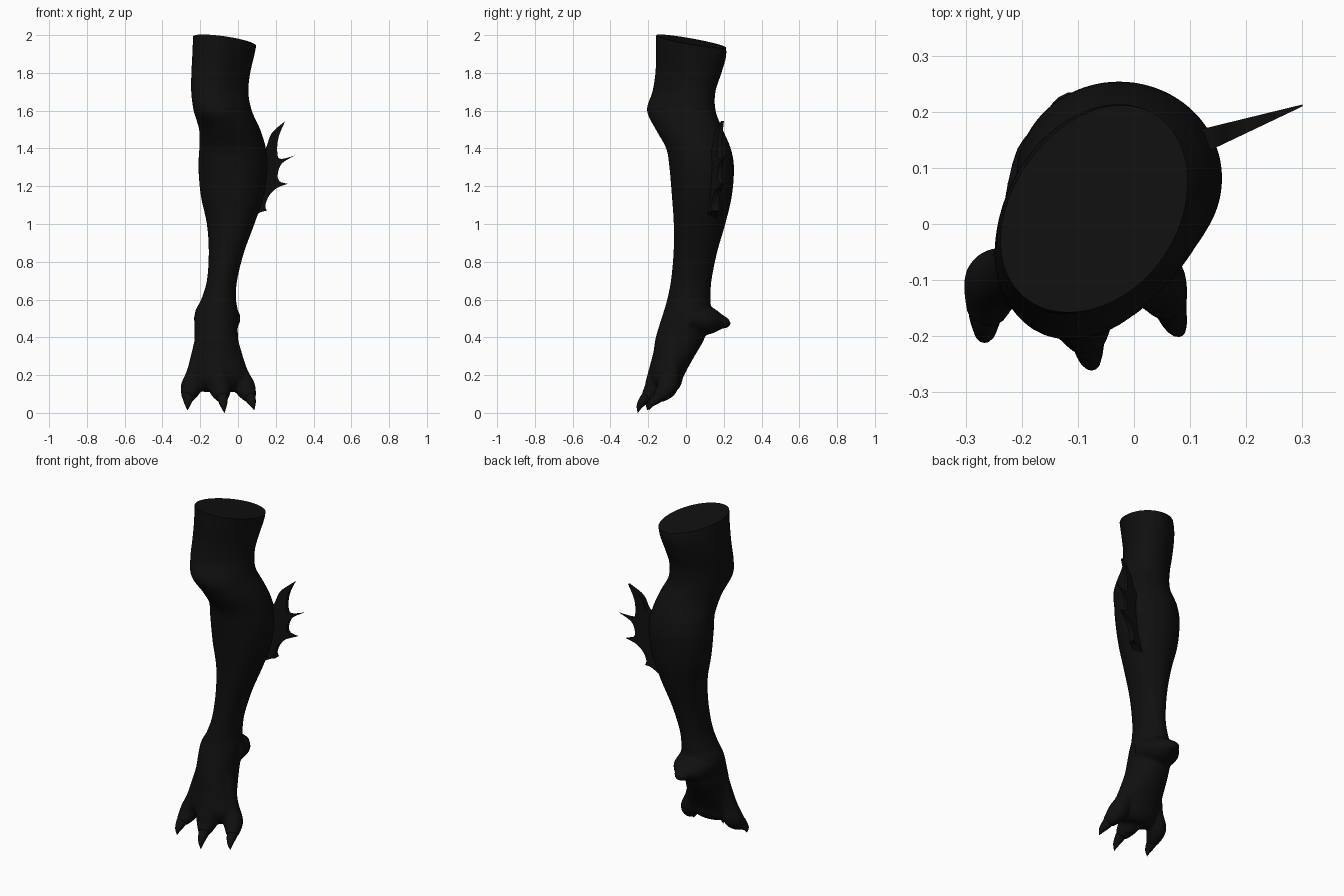
import bpy, bmesh
from math import cos, sin, pi
from mathutils import Vector

if "Cube" in bpy.data.objects:
    bpy.data.objects.remove(bpy.data.objects["Cube"])

black = bpy.data.materials.new("black_hide")
black.diffuse_color = (0.005, 0.005, 0.005, 1)
black.use_nodes = True
black.node_tree.nodes["Principled BSDF"].inputs["Base Color"].default_value = black.diffuse_color


def spline(pts, n):
    """Catmull-Rom resampling of equal-length tuples."""
    P = [Vector(p) for p in pts]
    out = []
    for i in range(len(P) - 1):
        a, b, c, d = P[max(i - 1, 0)], P[i], P[i + 1], P[min(i + 2, len(P) - 1)]
        for k in range(n):
            t = k / n
            out.append(0.5 * (2 * b + (c - a) * t + (2 * a - 5 * b + 4 * c - d) * t * t
                              + (3 * b - a - 3 * c + d) * t ** 3))
    return out + [P[-1]]


def skin(bm, rings):
    """Bridge equal-sized rings and cap both ends."""
    vs = [[bm.verts.new(p) for p in r] for r in rings]
    n = len(vs[0])
    for a, b in zip(vs, vs[1:]):
        for i in range(n):
            j = (i + 1) % n
            bm.faces.new((a[i], a[j], b[j], b[i]))
    bm.faces.new(vs[0][::-1])
    bm.faces.new(vs[-1])


def tube(bm, pts, wide=1.0, n=6, sides=20):
    """Tapered tube through (x, y, z, radius) points."""
    s = spline(pts, n)
    rings = []
    for i, p in enumerate(s):
        t = (s[min(i + 1, len(s) - 1)] - s[max(i - 1, 0)]).to_3d().normalized()
        u = Vector((1, 0, 0))
        u = (u - t * u.dot(t)).normalized()
        v = t.cross(u)
        r = max(p[3], 0.001)
        rings.append([p.to_3d() + u * (r * wide * cos(2 * pi * k / sides)) + v * (r * sin(2 * pi * k / sides))
                      for k in range(sides)])
    skin(bm, rings)


def finish(bm, name):
    bmesh.ops.recalc_face_normals(bm, faces=bm.faces[:])
    me = bpy.data.meshes.new(name)
    bm.to_mesh(me)
    bm.free()
    me.materials.append(black)
    ob = bpy.data.objects.new(name, me)
    bpy.context.collection.objects.link(ob)
    return ob


def smooth(ob, deg):
    bpy.ops.object.select_all(action='DESELECT')
    ob.select_set(True)
    bpy.context.view_layer.objects.active = ob
    bpy.ops.object.shade_smooth_by_angle(angle=deg * pi / 180)


# Leg: sections as z, (x min, x max), (y min, y max)
sections = [
    (0.11, -0.18, -0.02, -0.14, -0.06), (0.14, -0.22, 0.02, -0.17, -0.03),
    (0.20, -0.24, 0.04, -0.19, -0.01), (0.30, -0.235, 0.02, -0.175, 0.045),
    (0.40, -0.23, 0.0, -0.16, 0.10), (0.53, -0.228, 0.0, -0.12, 0.13),
    (0.60, -0.195, -0.01, -0.10, 0.13), (0.70, -0.165, -0.005, -0.08, 0.135),
    (0.85, -0.155, 0.032, -0.066, 0.165), (1.00, -0.165, 0.087, -0.065, 0.208),
    (1.15, -0.197, 0.137, -0.075, 0.243), (1.30, -0.21, 0.157, -0.088, 0.254),
    (1.40, -0.205, 0.148, -0.105, 0.237), (1.50, -0.206, 0.118, -0.16, 0.195),
    (1.60, -0.235, 0.073, -0.207, 0.157), (1.70, -0.248, 0.055, -0.178, 0.156),
    (1.80, -0.247, 0.065, -0.162, 0.188), (1.90, -0.242, 0.088, -0.16, 0.214),
    (2.00, -0.238, 0.105, -0.158, 0.20), (2.10, -0.235, 0.11, -0.155, 0.18),
]
bm = bmesh.new()
rings = []
for z, x0, x1, y0, y1 in spline(sections, 5):
    skew = 0.3 * min(max((z - 1.4) / 0.3, 0), 1)
    ring = []
    for k in range(48):
        t = 2 * pi * k / 48
        ring.append(Vector(((x0 + x1) / 2 + (x1 - x0) / 2 * cos(t),
                            (y0 + y1) / 2 + (y1 - y0) / 2 * sin(t + skew), z)))
    rings.append(ring)
skin(bm, rings)

# Heel spur and three toes, fused into the leg
tube(bm, [(-0.11, 0.02, 0.50, 0.09), (-0.11, 0.13, 0.487, 0.072),
          (-0.11, 0.19, 0.48, 0.038), (-0.11, 0.22, 0.473, 0.024), (-0.11, 0.235, 0.47, 0.008)], wide=1.4)
toes = [
    [(-0.17, -0.06, 0.38, 0.06), (-0.22, -0.09, 0.22, 0.05), (-0.248, -0.105, 0.135, 0.056), (-0.265, -0.165, 0.08, 0.033)],
    [(-0.11, -0.09, 0.40, 0.06), (-0.10, -0.14, 0.22, 0.058), (-0.095, -0.16, 0.135, 0.062), (-0.082, -0.212, 0.08, 0.034)],
    [(-0.06, -0.06, 0.38, 0.06), (0.0, -0.08, 0.22, 0.05), (0.037, -0.10, 0.135, 0.056), (0.065, -0.15, 0.08, 0.033)],
]
for t in toes:
    tube(bm, t)
leg = finish(bm, "leg")
rm = leg.modifiers.new("fuse", 'REMESH')
rm.mode = 'VOXEL'
rm.voxel_size = 0.009
sm = leg.modifiers.new("soften", 'SMOOTH')
sm.factor = 0.5
sm.iterations = 4
fused = bpy.data.meshes.new_from_object(leg.evaluated_get(bpy.context.evaluated_depsgraph_get()))
leg.modifiers.clear()

# Slanted flat cut across the thigh
bm = bmesh.new()
bm.from_mesh(fused)
cut = bmesh.ops.bisect_plane(bm, geom=bm.verts[:] + bm.edges[:] + bm.faces[:], dist=1e-5,
                             plane_co=(-0.07, 0.02, 1.968), plane_no=(0.10, 0.15, 1), clear_outer=True)
rim = [e for e in cut["geom_cut"] if isinstance(e, bmesh.types.BMEdge)]
bmesh.ops.contextual_create(bm, geom=rim)
bm.to_mesh(fused)
bm.free()
leg.data = fused
leg.data.materials.clear()
leg.data.materials.append(black)
smooth(leg, 50)

# Claws
tips = [(-0.267, -0.205, 0.015), (-0.072, -0.255, 0.0), (0.086, -0.197, 0.015)]
for t, tip in zip(toes, tips):
    bm = bmesh.new()
    base = Vector(t[-1][:3])
    a = base + Vector((0, 0.02, 0.02))
    m = base.lerp(Vector(tip), 0.55) + Vector((0, -0.008, 0.004))
    tube(bm, [(*a, 0.028), (*base, 0.029), (*m, 0.018), (*tip, 0.001)], n=5, sides=12)
    smooth(finish(bm, "claw"), 60)

# Spiked fin on the outer calf: scalloped outline in x, z
arcs = [
    [(0.09, 1.36), (0.145, 1.40), (0.178, 1.48), (0.25, 1.545)],
    [(0.25, 1.545), (0.215, 1.46), (0.208, 1.38), (0.225, 1.345), (0.30, 1.362)],
    [(0.30, 1.362), (0.232, 1.32), (0.21, 1.26), (0.222, 1.225), (0.263, 1.213)],
    [(0.263, 1.213), (0.205, 1.19), (0.165, 1.15), (0.145, 1.10), (0.152, 1.07)],
    [(0.152, 1.07), (0.115, 1.06), (0.06, 1.02)],
]
outline = [p for a in arcs for p in spline(a, 5)[:-1]] + [Vector(arcs[-1][-1])]
bm = bmesh.new()
rings = []
for side in (-1, 1):
    rings.append([Vector((x, 0.15 + 0.36 * (x - 0.13) + side * 0.022 * (0.315 - x) / 0.19, z))
                  for x, z in outline])
skin(bm, rings)
smooth(finish(bm, "calf_fin"), 40)
